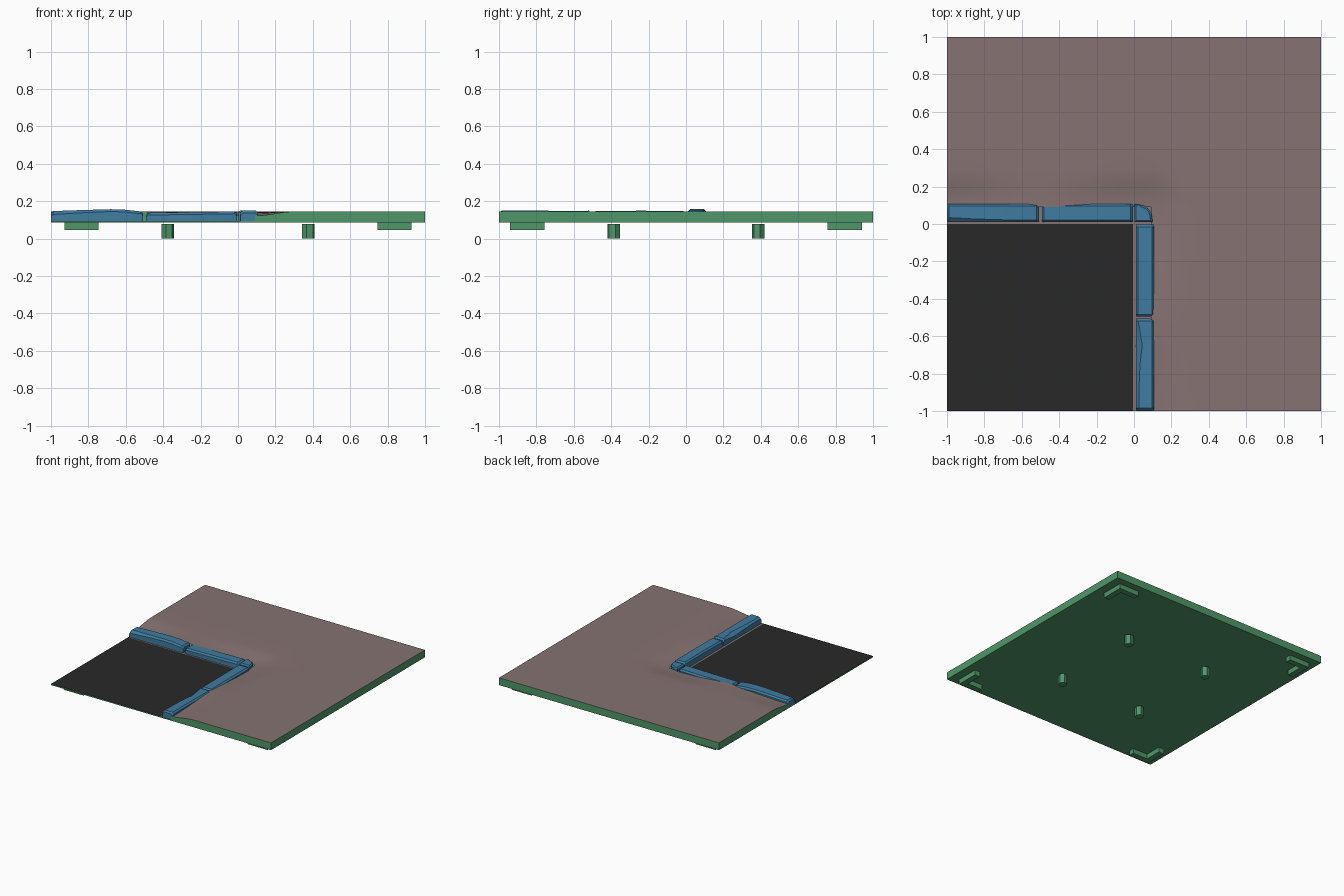
import bpy, bmesh, math

if "Cube" in bpy.data.objects:
    bpy.data.objects.remove(bpy.data.objects["Cube"])

FLOOR, ROAD, TOP = 0.085, 0.095, 0.145


def material(name, rgb):
    m = bpy.data.materials.new(name)
    m.diffuse_color = (*rgb, 1)
    m.use_nodes = True
    m.node_tree.nodes["Principled BSDF"].inputs["Base Color"].default_value = m.diffuse_color
    return m


GREEN = material("base_green", (0.08, 0.31, 0.14))
BROWN = material("pavement_brown", (0.24, 0.17, 0.17))
BLUE = material("curb_blue", (0.05, 0.2, 0.35))
BLACK = material("road_black", (0.022, 0.022, 0.022))


def finish(name, bm, mat, fix_normals=True, smooth=None):
    if fix_normals:
        bmesh.ops.recalc_face_normals(bm, faces=bm.faces[:])
    me = bpy.data.meshes.new(name)
    bm.to_mesh(me)
    bm.free()
    me.materials.append(mat)
    ob = bpy.data.objects.new(name, me)
    bpy.context.collection.objects.link(ob)
    if smooth:
        bpy.ops.object.select_all(action='DESELECT')
        ob.select_set(True)
        bpy.context.view_layer.objects.active = ob
        bpy.ops.object.shade_smooth_by_angle(angle=math.radians(smooth))
    return ob


def prism(bm, pts, z0, z1):
    low = [bm.verts.new((x, y, z0)) for x, y in pts]
    high = [bm.verts.new((x, y, z1)) for x, y in pts]
    n = len(pts)
    for i in range(n):
        j = (i + 1) % n
        bm.faces.new((low[i], low[j], high[j], high[i]))
    bm.faces.new(low[::-1])
    return bm.faces.new(high)


def ground(x, y):
    """Pavement height: sags gently towards the curb."""
    d = math.hypot(max(x - 0.1, 0), max(y - 0.1, 0))
    t = max(0, 1 - d / 0.2)
    along = abs(min(x, y))
    sag = 0.013 + 0.009 * math.cos(along * 2 * math.pi)
    return TOP - sag * t * t * (3 - 2 * t)


# Pavement: L-shaped sheet with finer rows beside the curb
stops = [-1 + 0.1 * i for i in range(11)] + [0.09, 0.12, 0.15, 0.18, 0.22, 0.26, 0.3, 0.45, 0.7, 1]
bm = bmesh.new()
grid = {}
for i, x in enumerate(stops):
    for j, y in enumerate(stops):
        if max(x, y) > 0.08:
            grid[i, j] = bm.verts.new((x, y, ground(x, y)))
for i in range(len(stops) - 1):
    for j in range(len(stops) - 1):
        keys = [(i, j), (i + 1, j), (i + 1, j + 1), (i, j + 1)]
        if all(k in grid for k in keys):
            bm.faces.new([grid[k] for k in keys])
finish("pavement", bm, BROWN, False, 40)

# Road quarter and the strip that the curb stones rest on
bm = bmesh.new()
bm.faces.new([bm.verts.new((x, y, ROAD)) for x, y in ((-1, -1), (-.005, -1), (-.005, -.005 + .005), (-1, 0))])
finish("road", bm, BLACK, False)
bm = bmesh.new()
strip = [(-.005, -1), (.09, -1), (.09, .09), (-1, .09), (-1, 0), (-.005, 0)]
bm.faces.new([bm.verts.new((x, y, ROAD)) for x, y in strip])
finish("curb_bed", bm, BROWN, False)

# Base: flat underside and side walls following the surface
bm = bmesh.new()
bm.faces.new([bm.verts.new((x, y, FLOOR)) for x, y in ((-1, -1), (-1, 1), (1, 1), (1, -1))])


def wall(points):
    for (xa, ya, za), (xb, yb, zb) in zip(points, points[1:]):
        bm.faces.new([bm.verts.new(p) for p in
                      ((xa, ya, FLOOR), (xb, yb, FLOOR), (xb, yb, zb), (xa, ya, za))])


low = [(-1, ROAD), (.09, ROAD)]
edge = low + [(s, ground(s, -1)) for s in stops if s > .08]
wall([(s, -1, z) for s, z in edge])
wall([(-1, s, z) for s, z in reversed(edge)])
wall([(1, -1, TOP), (1, 1, TOP)])
wall([(1, 1, TOP), (-1, 1, TOP)])
finish("base_shell", bm, GREEN, False)


def curb_stone(name, along_y, stations):
    """Loft a chamfered section through (position, top, inner wear) stations."""
    bm = bmesh.new()
    c, w0, w1 = 0.012, 0.01, 0.108
    first, last = stations[0], stations[-1]
    rows = [(first[0], first[1] - c, first[2], .004)]
    rows += [(first[0] + c, *first[1:], 0)] + [(*s, 0) for s in stations[1:-1]]
    rows += [(last[0] - c, *last[1:], 0), (last[0], last[1] - c, last[2], .004)]
    rings = []
    for u, top, wear, inset in rows:
        a, b = w0 + inset, w1 - inset
        sec = [(a, ROAD - .004), (a, top - c - wear * .5), (a + c + wear, top),
               (b - c, top), (b, top - c), (b, ROAD - .004)]
        rings.append([bm.verts.new((v, u, z) if along_y else (u, v, z)) for v, z in sec])
    for r, s in zip(rings, rings[1:]):
        for k in range(6):
            m = (k + 1) % 6
            bm.faces.new((r[k], r[m], s[m], s[k]))
    bm.faces.new(rings[0])
    bm.faces.new(rings[-1])
    finish(name, bm, BLUE, True, 30)


# Four straight stones, slightly uneven and worn
curb_stone("curb_back_outer", False, [(-1, .147, .012), (-.85, .152, .005), (-.68, .157, 0),
                                      (-.6, .154, 0), (-.508, .145, 0)])
curb_stone("curb_back_inner", False, [(-.492, .138, 0), (-.25, .141, 0), (-.006, .145, 0)])
curb_stone("curb_side_inner", True, [(-.495, .147, 0), (-.25, .149, 0), (-.004, .148, 0)])
curb_stone("curb_side_outer", True, [(-.997, .15, .004), (-.9, .15, .004), (-.75, .149, .01),
                                     (-.65, .148, .022), (-.56, .148, .008), (-.506, .149, 0)])

# Rounded corner stone with a softened top edge
bm = bmesh.new()
outline = [(.002, .01), (.1, .01)]
outline += [(.022 + .076 * math.cos(a), .03 + .074 * math.sin(a))
            for a in [math.radians(20 + 14 * i) for i in range(6)]]
outline += [(.002, .108)]
cap = prism(bm, outline, ROAD - .004, .149)
bmesh.ops.bevel(bm, geom=list(cap.edges), offset=.01, segments=1, affect='EDGES')
finish("curb_corner", bm, BLUE, True, 30)

# Corner clips: L brackets under each corner
for sx in (-1, 1):
    for sy in (-1, 1):
        tag = ("left" if sx < 0 else "right") + ("_front" if sy < 0 else "_back")
        ell = [(.928, .942), (.745, .942), (.745, .895), (.88, .895), (.88, .757), (.928, .757)]
        bm = bmesh.new()
        prism(bm, [(sx * x, sy * y) for x, y in ell], .045, FLOOR)
        finish("clip_" + tag, bm, GREEN)

        # Locating pegs: small hexagonal studs
        bm = bmesh.new()
        hexagon = [(sx * .376 + .034 * math.cos(a), sy * .387 + .034 * math.sin(a))
                   for a in [math.radians(15 + 60 * i) for i in range(6)]]
        prism(bm, hexagon, 0, .078)
        finish("peg_" + tag, bm, GREEN)
